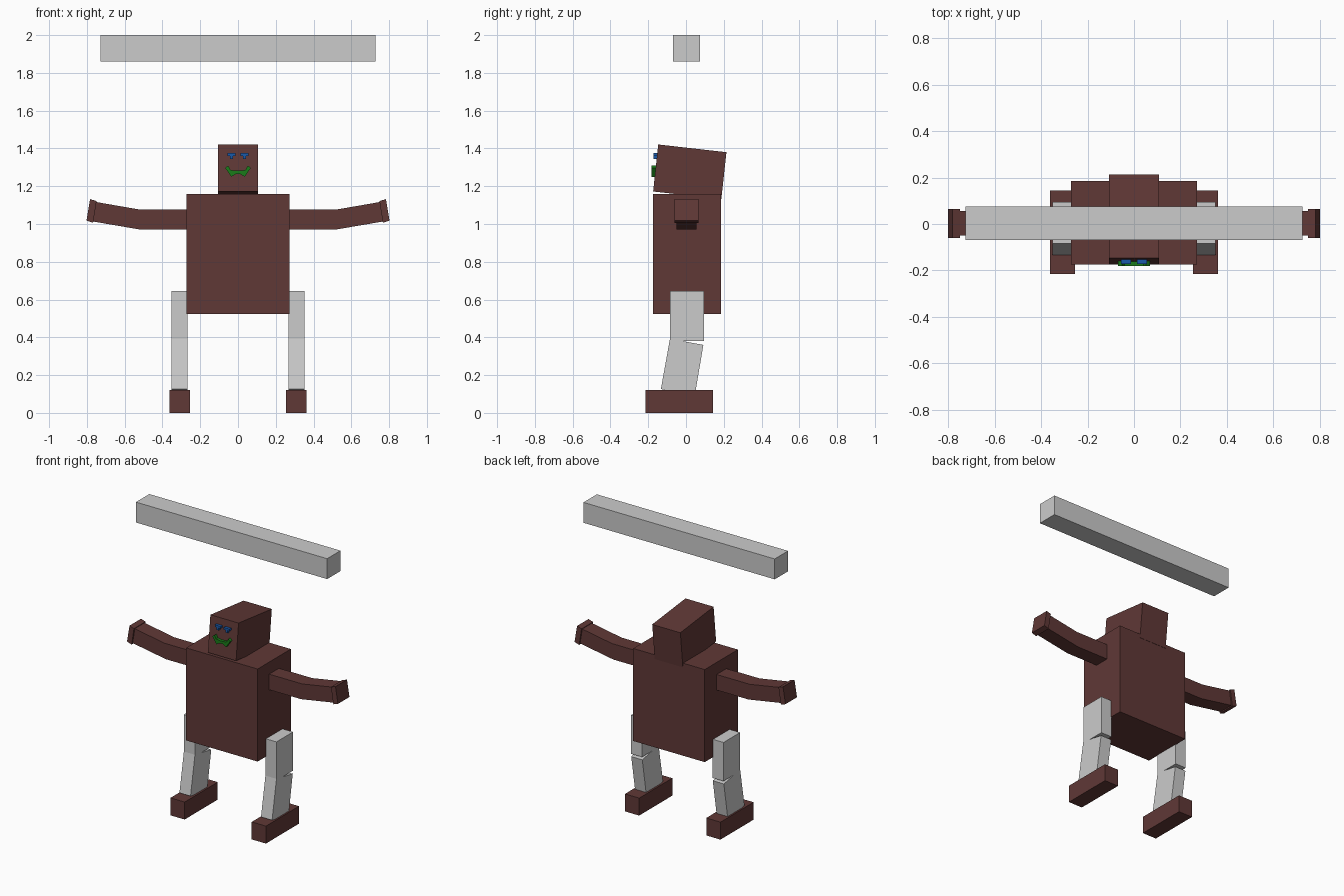
import bpy

cube = bpy.data.objects.get("Cube")
if cube:
    bpy.data.objects.remove(cube, do_unlink=True)


def material(name, rgb):
    mat = bpy.data.materials.new(name)
    mat.use_nodes = True
    mat.diffuse_color = (*rgb, 1)
    mat.node_tree.nodes["Principled BSDF"].inputs["Base Color"].default_value = (*rgb, 1)
    return mat


brown = material("dark_brown", (0.117, 0.04, 0.037))
grey = material("light_grey", (0.6, 0.6, 0.6))
blue = material("blue", (0.01, 0.1, 0.4))
green = material("green", (0.01, 0.2, 0.01))


def prism(name, mat, outline, start, end, axis):
    """Extrude an outline along x (outline is y, z) or along y (outline is x, z)."""
    def place(a, b, depth):
        return (depth, a, b) if axis == "x" else (a, depth, b)
    n = len(outline)
    verts = [place(a, b, d) for d in (start, end) for a, b in outline]
    faces = [list(range(n)), list(range(n, 2 * n))]
    faces += [(i, (i + 1) % n, n + (i + 1) % n, n + i) for i in range(n)]
    mesh = bpy.data.meshes.new(name)
    mesh.from_pydata(verts, [], faces)
    mesh.materials.append(mat)
    obj = bpy.data.objects.new(name, mesh)
    bpy.context.collection.objects.link(obj)
    # Make the normals point outwards
    bpy.context.view_layer.objects.active = obj
    bpy.ops.object.mode_set(mode="EDIT")
    bpy.ops.mesh.select_all(action="SELECT")
    bpy.ops.mesh.normals_make_consistent(inside=False)
    bpy.ops.object.mode_set(mode="OBJECT")
    return obj


def box(name, mat, x, y, z):
    outline = [(y[0], z[0]), (y[1], z[0]), (y[1], z[1]), (y[0], z[1])]
    return prism(name, mat, outline, x[0], x[1], "x")


# Floating bar, torso and tilted head
box("overhead_bar", grey, (-0.727, 0.727), (-0.07, 0.075), (1.86, 2.0))
box("torso", brown, (-0.272, 0.272), (-0.175, 0.185), (0.524, 1.16))
head = [(-0.147, 1.421), (0.214, 1.38), (0.187, 1.132), (-0.174, 1.172)]
prism("head", brown, head, -0.107, 0.107, "x")

# Grinning mouth, a half outline mirrored across the middle
half = [(0.012, 1.264), (0.036, 1.25), (0.068, 1.297), (0.052, 1.309), (0.04, 1.286), (0.012, 1.282)]
mouth = half + [(-x, z) for x, z in reversed(half)]
prism("mouth", green, mouth, -0.182, -0.155, "y")

for side, s in (("left", 1), ("right", -1)):
    def span(a, b):
        return (s * a, s * b)

    def mirrored(points):
        return [(s * x, z) for x, z in points]

    # Eye with a lid and a small pupil
    box(side + "_eyelid", blue, span(0.012, 0.056), (-0.172, -0.14), (1.361, 1.375))
    box(side + "_pupil", blue, span(0.026, 0.042), (-0.172, -0.14), (1.344, 1.361))

    # Arm with a raised forearm and a block hand
    arm = [(0.25, 0.97), (0.514, 0.97), (0.772, 1.014), (0.755, 1.117), (0.524, 1.077), (0.25, 1.077)]
    prism(side + "_arm", brown, mirrored(arm), -0.05, 0.056, "y")
    hand = [(0.749, 1.121), (0.783, 1.132), (0.802, 1.018), (0.767, 1.006)]
    prism(side + "_hand", brown, mirrored(hand), -0.06, 0.065, "y")

    # Leg bent at the knee, standing on a block foot
    box(side + "_thigh", grey, span(0.268, 0.352), (-0.085, 0.095), (0.38, 0.646))
    shin = [(-0.085, 0.392), (0.092, 0.36), (0.047, 0.095), (-0.133, 0.126)]
    prism(side + "_shin", grey, shin, s * 0.268, s * 0.352, "x")
    box(side + "_foot", brown, span(0.255, 0.363), (-0.215, 0.144), (0, 0.12))
